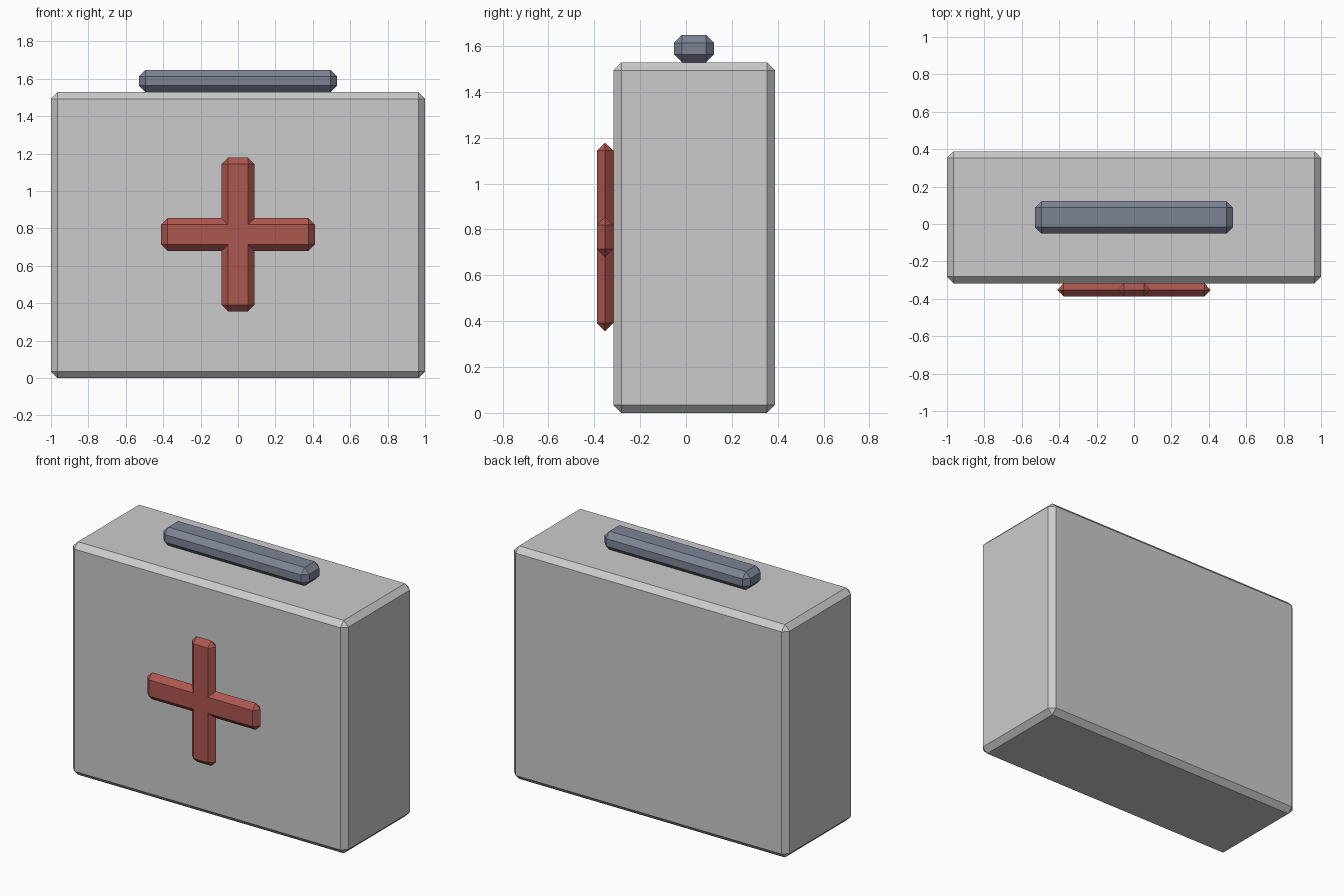
import bpy, bmesh, math
from mathutils import Vector

if "Cube" in bpy.data.objects:
    bpy.data.objects.remove(bpy.data.objects["Cube"])

CH = 0.035   # chamfer used everywhere


def material(name, rgb):
    m = bpy.data.materials.new(name)
    m.diffuse_color = (*rgb, 1)
    m.use_nodes = True
    m.node_tree.nodes["Principled BSDF"].inputs["Base Color"].default_value = m.diffuse_color
    return m


def finish(name, bm, mat):
    bmesh.ops.remove_doubles(bm, verts=bm.verts, dist=1e-4)
    bmesh.ops.recalc_face_normals(bm, faces=bm.faces)
    me = bpy.data.meshes.new(name)
    bm.to_mesh(me)
    bm.free()
    me.materials.append(mat)
    ob = bpy.data.objects.new(name, me)
    bpy.context.collection.objects.link(ob)
    return ob


def chamfered_box(name, lo, hi, mat):
    lo, hi = Vector(lo), Vector(hi)
    bm = bmesh.new()
    bmesh.ops.create_cube(bm, size=1)
    for v in bm.verts:
        v.co = (lo + hi) / 2 + v.co * (hi - lo)
    bmesh.ops.bevel(bm, geom=bm.edges[:], offset=CH, segments=1,
                    affect='EDGES', offset_type='OFFSET')
    return finish(name, bm, mat)


grey = material("light grey", (0.6, 0.6, 0.6))
steel = material("slate blue grey", (0.2, 0.23, 0.3))
red = material("red", (0.42, 0.095, 0.08))

# Case and carrying handle
chamfered_box("case", (-1, -0.317, 0), (1, 0.388, 1.528), grey)
chamfered_box("handle", (-0.53, -0.052, 1.528), (0.53, 0.122, 1.648), steel)

# Plus sign: four identical arms with mitred chamfers
L, H, ZC = 0.411, 0.088, 0.767
Y0, YM, Y1 = -0.388, -0.3525, -0.317
T, I = L - CH, H - CH
bm = bmesh.new()
for k in range(4):
    c, s = round(math.cos(k * math.pi / 2)), round(math.sin(k * math.pi / 2))

    def ring(points, y):
        return [bm.verts.new((u * c - v * s, y, ZC + u * s + v * c)) for u, v in points]

    for y in (Y0, Y1):
        f = ring([(I, -I), (T, -I), (T, I), (I, I)], y)
        m = ring([(H, -H), (T, -H), (L, -I), (L, I), (T, H), (H, H)], YM)
        for face in ([f[0], f[1], f[2], f[3]],      # flat
                     [f[0], m[0], m[1], f[1]],      # side chamfers
                     [f[2], m[4], m[5], f[3]],
                     [f[1], m[2], m[3], f[2]],      # end chamfer
                     [f[1], m[1], m[2]],            # end corners
                     [f[2], m[3], m[4]]):
            bm.faces.new(face)
for y in (Y0, Y1):   # centre square
    bm.faces.new([bm.verts.new((x, y, ZC + z))
                  for x, z in ((-I, -I), (I, -I), (I, I), (-I, I))])
finish("plus_sign", bm, red)
